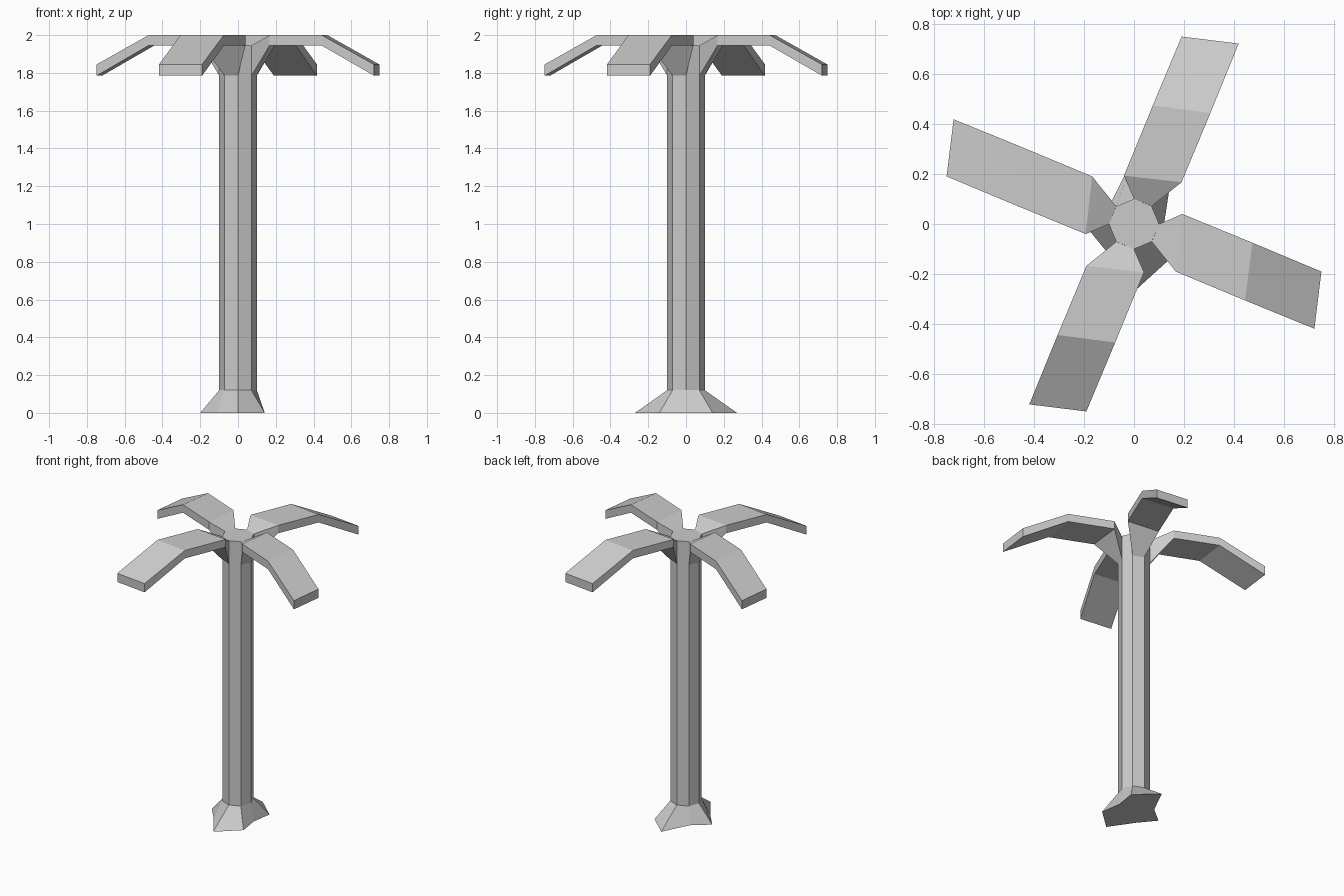
import bpy, bmesh
from math import cos, sin, pi
from mathutils import Matrix

if "Cube" in bpy.data.objects:
    bpy.data.objects.remove(bpy.data.objects["Cube"])


def loft(name, rings):
    """Skin a list of equal-length vertex rings and cap both ends."""
    bm = bmesh.new()
    loops = [[bm.verts.new(p) for p in ring] for ring in rings]
    n = len(loops[0])
    for a, b in zip(loops, loops[1:]):
        for i in range(n):
            j = (i + 1) % n
            bm.faces.new((a[i], a[j], b[j], b[i]))
    bm.faces.new(loops[0][::-1])
    bm.faces.new(loops[-1])
    bmesh.ops.recalc_face_normals(bm, faces=bm.faces)
    mesh = bpy.data.meshes.new(name)
    bm.to_mesh(mesh)
    bm.free()
    obj = bpy.data.objects.new(name, mesh)
    bpy.context.collection.objects.link(obj)
    return obj


def octagon(radii, z):
    return [(r * cos(i * pi / 4), r * sin(i * pi / 4), z) for i, r in enumerate(radii)]


# Trunk: octagonal post with an uneven flared foot
foot_radii = [0.12, 0.2, 0.27, 0.127, 0.2, 0.155, 0.27, 0.2]
loft("trunk", [
    octagon(foot_radii, 0),
    octagon([0.1] * 8, 0.12),
    octagon([0.1] * 8, 1.785),
    octagon([0.1] * 8, 1.945),
])

# Leaf: grows out of one trunk side; stations are (left xy, right xy, bottom z, top z)
stations = [
    ((0.0, 0.1), (0.071, 0.071), 1.785, 1.945),
    ((-0.04, 0.193), (0.19, 0.167), 1.945, 2.0),
    ((0.075, 0.473), (0.305, 0.443), 1.945, 2.0),
    ((0.19, 0.748), (0.418, 0.72), 1.785, 1.845),
]
rings = [[(*l, lo), (*r, lo), (*r, hi), (*l, hi)] for l, r, lo, hi in stations]

# Four leaves around the trunk
for k in range(4):
    leaf = loft(f"leaf_{k + 1}", rings)
    leaf.data.transform(Matrix.Rotation(k * pi / 2, 4, 'Z'))
